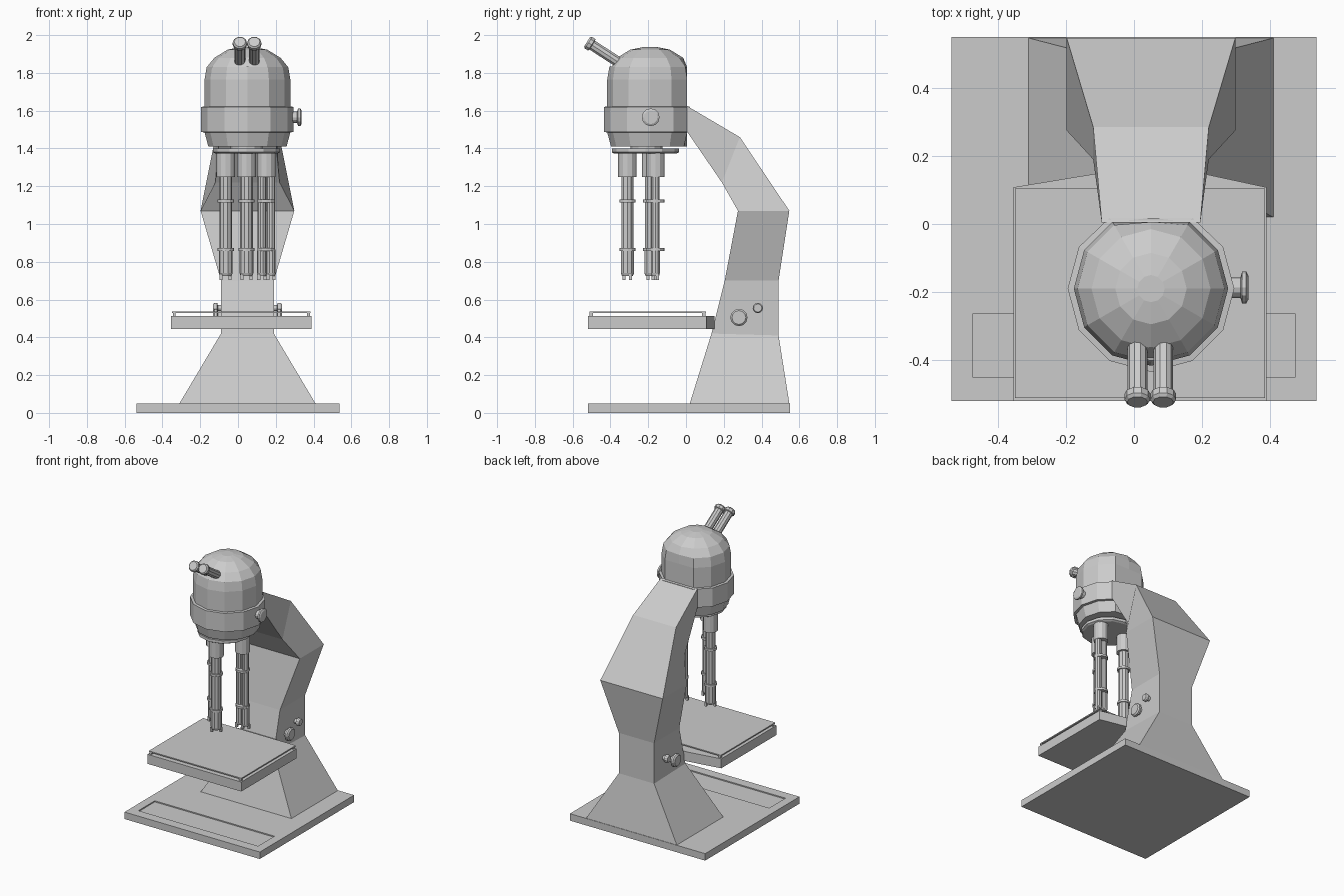
import bpy, bmesh, math
from mathutils import Vector, Matrix

if "Cube" in bpy.data.objects:
    bpy.data.objects.remove(bpy.data.objects["Cube"])

CX = 0.05  # symmetry axis of arm and head


def finish(name, bm):
    bmesh.ops.recalc_face_normals(bm, faces=bm.faces)
    me = bpy.data.meshes.new(name)
    bm.to_mesh(me)
    bm.free()
    ob = bpy.data.objects.new(name, me)
    bpy.context.collection.objects.link(ob)
    return ob


def loft(name, rings):
    """Closed skin through equal-length vertex rings, capped at both ends."""
    bm = bmesh.new()
    rows = [[bm.verts.new(p) for p in r] for r in rings]
    n = len(rows[0])
    for a, b in zip(rows, rows[1:]):
        for i in range(n):
            j = (i + 1) % n
            bm.faces.new((a[i], a[j], b[j], b[i]))
    bm.faces.new(rows[0])
    bm.faces.new(rows[-1])
    return finish(name, bm)


def turned(name, profile, base, axis=(0, 0, 1), sides=12, ymax=None):
    """Lathe (radius, height) pairs about an axis; ymax flattens the back."""
    q = Vector((0, 0, 1)).rotation_difference(Vector(axis))
    rings = []
    for r, h in profile:
        ring = []
        for i in range(sides):
            a = math.tau * i / sides
            p = Vector(base) + q @ Vector((r * math.cos(a), r * math.sin(a), h))
            if ymax is not None:
                p.y = min(p.y, ymax)
            ring.append(p)
        rings.append(ring)
    return loft(name, rings)


def box(name, lo, hi, rot=None):
    bm = bmesh.new()
    lo, hi = Vector(lo), Vector(hi)
    bmesh.ops.create_cube(bm, size=1)
    for v in bm.verts:
        v.co = Vector(v.co[k] * (hi[k] - lo[k]) for k in range(3))
    if rot:
        bmesh.ops.transform(bm, matrix=rot, verts=bm.verts)
    bmesh.ops.translate(bm, vec=(lo + hi) / 2, verts=bm.verts)
    return finish(name, bm)


def cut(ob, cutter):
    m = ob.modifiers.new("cut", 'BOOLEAN')
    m.operation, m.solver, m.object = 'DIFFERENCE', 'EXACT', cutter
    bpy.context.view_layer.objects.active = ob
    bpy.ops.object.modifier_apply(modifier=m.name)
    bpy.data.objects.remove(cutter)


# Base with shallow recessed tray
base = box("base", (-0.537, -0.52, 0), (0.537, 0.55, 0.05))
cut(base, box("tray_cutter", (-0.475, -0.45, 0.042), (0.475, -0.265, 0.08)))

# Arm: front y,z / back y,z / half width
sections = [(0.02, 0.05, 0.547, 0.05, 0.36), (0.135, 0.42, 0.49, 0.41, 0.14),
            (0.205, 0.70, 0.49, 0.70, 0.14), (0.275, 1.07, 0.547, 1.07, 0.248),
            (0.19, 1.22, 0.285, 1.46, 0.17), (0.005, 1.49, 0.005, 1.625, 0.145)]
loft("arm", [[(CX - w, yf, zf), (CX + w, yf, zf), (CX + w, yb, zb), (CX - w, yb, zb)]
             for yf, zf, yb, zb, w in sections])

# Stage with tapered tail into the arm, and cover plate on small posts
outline = [(-0.355, -0.52), (0.39, -0.52), (0.39, 0.108), (0.195, 0.15), (-0.10, 0.15), (-0.355, 0.108)]
loft("stage", [[(x, y, z) for x, y in outline] for z in (0.445, 0.513)])
box("stage_plate", (-0.35, -0.512, 0.528), (0.385, 0.105, 0.536))
for x in (-0.345, 0.365):
    for y in (-0.51, 0.085):
        box("plate_post", (x, y, 0.51), (x + 0.015, y + 0.018, 0.53))

# Focus knobs, mirrored on both sides of the arm
for s in (-1, 1):
    for label, y, z, r in (("coarse_knob", 0.28, 0.505, 0.046), ("fine_knob", 0.38, 0.555, 0.027)):
        turned(label, [(r * .6, 0), (r * .6, .025), (r, .028), (r, .042), (r * .8, .05)],
               (CX + s * 0.132, y, z), (s, 0, 0))

# Head: domed 12-sided housing with flat back
head = turned("head", [(.207, 1.41), (.227, 1.485), (.227, 1.765), (.216, 1.83), (.175, 1.88),
                       (.105, 1.923), (.04, 1.936)], (CX, -0.19, 0), ymax=0.006)
turned("head_band", [(.228, 1.485), (.245, 1.487), (.245, 1.62), (.226, 1.622)],
       (CX, -0.19, 0), ymax=0.018)

# Eyepiece seat cut into the dome, then two eyepieces
tilt = math.radians(33)
d = Vector((0, -math.cos(tilt), math.sin(tilt)))
seat = Vector((CX, -0.372, 1.866))
c = seat + d * 0.06
cut(head, box("seat_cutter", c - Vector((.11, .06, .04)), c + Vector((.11, .06, .04)),
              Matrix.Rotation(-tilt, 4, 'X')))
for x in (0.01, 0.086):
    turned("eyepiece", [(.029, -.02), (.029, .148), (.038, .152), (.038, .172), (.03, .181)],
           (x, seat.y, seat.z), d, sides=10)

# Side knob on the head
turned("head_knob", [(.03, 0), (.03, .05), (.047, .055), (.047, .067), (.036, .073)],
       (0.263, -0.187, 1.565), (1, 0, 0))

# Revolving nosepiece
turned("nosepiece_neck", [(.085, 1.39), (.085, 1.42)], (0.045, -0.21, 0))
turned("nosepiece", [(.165, 1.373), (.178, 1.38), (.178, 1.4)], (0.045, -0.215, 0))


# Objectives: holder, tubes, clamp rings and tip tabs
def objective(x, y, tubes, r, collar):
    turned("objective_holder", [(.049, 1.25), (.049, 1.376)], (x, y, 0))
    for dx in tubes:
        turned("objective_tube", [(r * .9, .725), (r * 1.08, .74), (r * 1.08, .86), (r, .865), (r, 1.26)],
               (x + dx, y, 0), sides=10)
        for s in (-1, 1):
            tx, ty = x + dx + s * r * .7, y + s * r * .5
            box("tip_tab", (tx - .008, ty - .008, .703), (tx + .008, ty + .008, .735))
    for z in (0.865, 1.122):
        turned("clamp_ring", [(collar, z - .008), (collar, z + .008)], (x, y, 0))


objective(-0.065, -0.185, (0,), 0.034, 0.043)
objective(0.045, -0.31, (0,), 0.034, 0.043)
objective(0.15, -0.162, (-0.024, 0.024), 0.023, 0.047)
